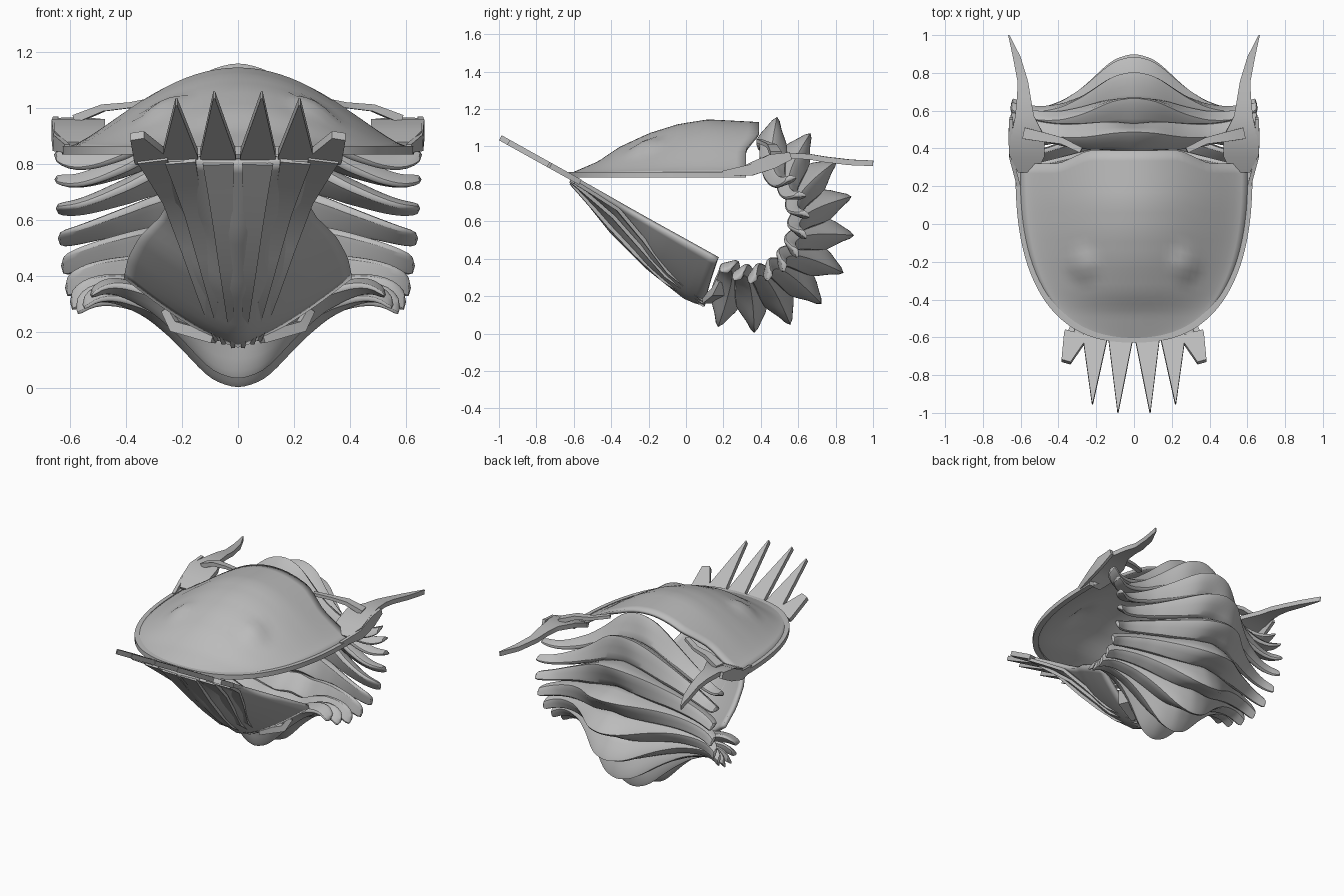
import bpy, bmesh
from math import sin, cos, pi, radians
from mathutils import Vector

old = bpy.data.objects.get("Cube")
if old:
    bpy.data.objects.remove(old)

GREY = (0.5, 0.5, 0.5, 1)
stone = bpy.data.materials.new("stone_grey")
stone.use_nodes = True
stone.diffuse_color = GREY
stone.node_tree.nodes["Principled BSDF"].inputs["Base Color"].default_value = GREY


def lerp(table, t):
    """Linear interpolation in a list of (position, value) pairs."""
    for (a, p), (b, q) in zip(table, table[1:]):
        if t <= b:
            return p + (q - p) * max(0, (t - a) / (b - a))
    return table[-1][1]


def finish(name, bm, subdivide=0, thickness=0, offset=-1, angle=40):
    bmesh.ops.remove_doubles(bm, verts=bm.verts, dist=0.0005)
    bmesh.ops.recalc_face_normals(bm, faces=bm.faces)
    mesh = bpy.data.meshes.new(name)
    bm.to_mesh(mesh)
    bm.free()
    mesh.materials.append(stone)
    ob = bpy.data.objects.new(name, mesh)
    bpy.context.collection.objects.link(ob)
    bpy.ops.object.select_all(action='DESELECT')
    ob.select_set(True)
    bpy.context.view_layer.objects.active = ob
    bpy.ops.object.shade_smooth_by_angle(angle=radians(angle))
    if thickness:
        mod = ob.modifiers.new("Thickness", 'SOLIDIFY')
        mod.thickness, mod.offset = thickness, offset
    if subdivide:
        mod = ob.modifiers.new("Smooth", 'SUBSURF')
        mod.levels = mod.render_levels = subdivide


def loft(bm, rings, closed=True):
    """Skin a row of equal rings; closed rings get end caps."""
    rows = [[bm.verts.new(p) for p in ring] for ring in rings]
    n = len(rows[0])
    for a, b in zip(rows, rows[1:]):
        for i in range(n if closed else n - 1):
            j = (i + 1) % n
            bm.faces.new((a[i], a[j], b[j], b[i]))
    if closed:
        bm.faces.new(rows[0])
        bm.faces.new(rows[-1][::-1])


def strip(name, path, widths, thicks, up):
    """Tapered bar of rectangular section along a path."""
    pts, up, rings = [Vector(p) for p in path], Vector(up), []
    for i, p in enumerate(pts):
        tan = (pts[min(i + 1, len(pts) - 1)] - pts[max(i - 1, 0)]).normalized()
        side = tan.cross(up).normalized() * widths[i] / 2
        lift = side.cross(tan).normalized() * thicks[i] / 2
        rings.append([p + side + lift, p - side + lift, p - side - lift, p + side - lift])
    bm = bmesh.new()
    loft(bm, rings)
    finish(name, bm)


# Head shield: domed open shell with a rounded front
HEIGHT = [(-.61, 0), (-.47, .06), (-.36, .135), (-.2, .21), (-.04, .26), (.12, .285), (.4, .27)]


def half_width(y):
    t = min(1, max(0, (.3 - y) / .91))
    return .61 * (1 - t ** 2.5) ** .4


def dome_point(u, v):
    back = .39 - .07 * min(1, max(0, (abs(u) - .4) * 4))
    y = back - (back + .61) * sin(v * pi / 2)
    x = u * half_width(y)
    z = .86 + lerp(HEIGHT, y) * (1 - u * u) ** 1.4
    eye = ((abs(x) - .27) / .09) ** 2 + ((y + .22) / .09) ** 2
    return Vector((x, y, z + .025 * max(0, 1 - eye)))


bm = bmesh.new()
loft(bm, [[dome_point(i / 16 - 1, j / 28) for i in range(33)] for j in range(29)], False)
finish("head_shield", bm, thickness=.02, angle=60)

# Flat rim around the head shield
rim = [dome_point(s, j / 28) - Vector((0, 0, .012)) for s, js in
       ((-1, range(28)), (1, range(28, -1, -1))) for j in js]
strip("head_rim", rim, [.035] * len(rim), [.03] * len(rim), (0, 0, 1))

# Cheek corners sweeping up into long rear spines, with arms joining the dome
for side, s in (("left", 1), ("right", -1)):
    strip(f"cheek_spine_{side}",
          [(s * .565, .28, .865), (s * .565, .36, .905), (s * .565, .46, .945), (s * .58, .57, .95),
           (s * .583, .66, .945), (s * .588, .75, .93), (s * .62, .88, .915), (s * .663, 1, .91)],
          [.1, .18, .18, .1, .075, .055, .04, .006], [.03] * 8, (0, 0, 1))
    strip(f"cheek_wall_{side}",
          [(s * .61, .2, .855), (s * .65, .35, .875), (s * .655, .46, .92), (s * .65, .56, .95)],
          [.02] * 4, [.03, .06, .08, .04], (0, 0, 1))
    strip(f"cheek_arm_{side}",
          [(s * .58, .48, .96), (s * .48, .46, 1), (s * .38, .44, 1.01), (s * .28, .39, 1.03)],
          [.06, .05, .035, .03], [.03, .025, .02, .02], (0, 0, 1))

# Body segments: ten crested ribs arranged around the curled body
DROP = [(0, 0), (.15, .02), (.25, .07), (.4, .16), (.58, .245), (.78, .3), (.9, .31), (1, .275)]
SECTION = [(-.8, -1), (-1, -.62), (-.55, -.34), (-.05, .2), (.35, -.3), (.95, -.62), (.8, -1), (0, -.9)]
COUNT = 10


def body_segment(k):
    angle = radians(75 - 20.5 * k)
    out = Vector((0, cos(angle), sin(angle)))
    along = Vector((0, sin(angle), -cos(angle)))
    crest = Vector((0, .35 + .55 * cos(angle), .59 + .585 * sin(angle)))
    reach = .66 - .0016 * k * k
    rings = []
    for i in range(-12, 13):
        u = i / 12
        a = abs(u)
        half = lerp([(0, .09), (.3, .085), (.7, .06), (1, .05)], a)
        deep = lerp([(0, .21), (.25, .16), (.5, .1), (1, .035)], a)
        tilt = radians(40) * a
        droop = .14 * a ** 2.5 * (1 - k / COUNT) ** .5
        base = crest - out * lerp(DROP, a) + along * droop
        ring = []
        for t, r in SECTION:
            t, r = t * half, r * deep
            p = base + along * (t * cos(tilt) - r * sin(tilt)) + out * (r * cos(tilt) + t * sin(tilt))
            p.x = u * reach
            ring.append(p)
        rings.append(ring)
    bm = bmesh.new()
    loft(bm, rings)
    finish(f"body_segment_{k + 1}", bm, subdivide=1, angle=60)


for k in range(COUNT):
    body_segment(k)

# Tail shield: sloping scoop that narrows to the spine roots
DOWN = Vector((0, -.486, -.874))
FORWARD = Vector((0, -.874, .486))
HINGE = Vector((0, .17, .4))
DEPTH = [(-.06, .245), (.04, .265), (.3, .223), (.57, .146), (.9, .01)]
WIDTH = [(0, .4), (.15, .385), (.3, .345), (.45, .27), (.55, .245), (.9, .33)]


def tail_point(x, s, lift=0):
    u = min(1, abs(x) / lerp(WIDTH, s))
    s -= .06 * (1 - u) * max(0, 1 - s / .2)
    p = HINGE + FORWARD * s + DOWN * (lerp(DEPTH, s) * (1 - u ** 1.3) - lift)
    p.x = x
    return p


bm = bmesh.new()
loft(bm, [[tail_point((i / 12 - 1) * lerp(WIDTH, s), s) for i in range(25)]
          for s in [j * .88 / 20 for j in range(21)]], False)
finish("tail_shield", bm, thickness=.025, offset=0)

# Six tail spines: ridges that fan out from the hinge and end in points
for side, s in (("left", 1), ("right", -1)):
    for name, root, tip, end in (("inner", .07, .085, 1.33), ("middle", .205, .22, 1.28),
                                 ("outer", .305, .36, 1.03)):
        strip(f"tail_ridge_{name}_{side}",
              [tail_point(s * root * (.25 + .75 * t / .88), t, -.012) for t in (0, .2, .4, .6, .75, .88)],
              [.015, .03, .05, .07, .09, .11], [.02] * 6, -DOWN)
        base, point = HINGE + FORWARD * .86, HINGE + FORWARD * end
        base.x, point.x = s * root, s * tip
        strip(f"tail_spine_{name}_{side}", [base, base.lerp(point, .1), point],
              [.125, .125, .05 if name == "outer" else .006], [.03] * 3, -DOWN)

# Small joint blocks between the tail and the last segment
for side, s in (("left", 1), ("right", -1)):
    strip(f"tail_joint_{side}", [(s * .08, .12, .18), (s * .22, .17, .22), (s * .25, .19, .28)],
          [.07, .07, .05], [.04, .04, .03], (0, 0, 1))
